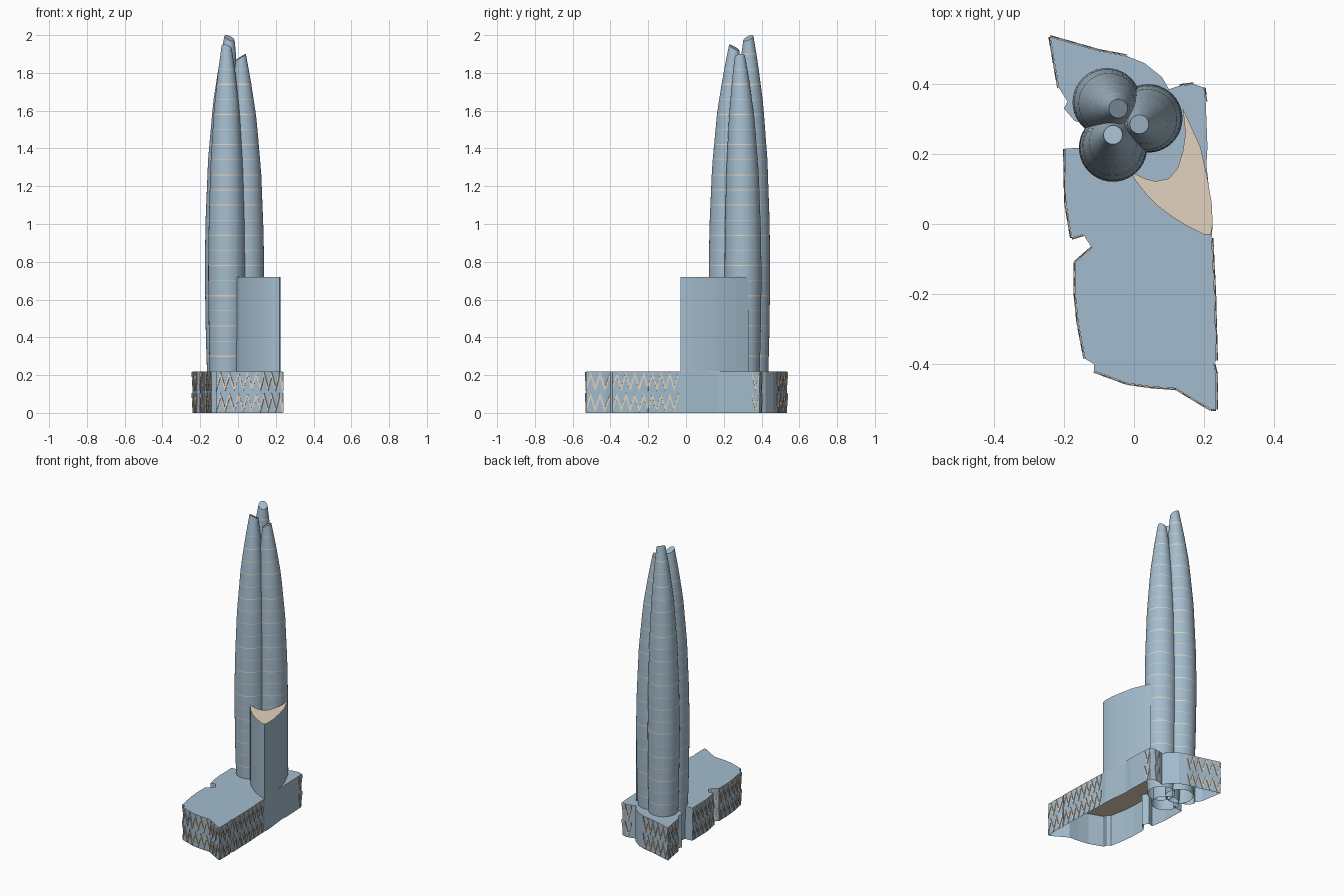
import bpy, bmesh, math
from mathutils import Vector

cube = bpy.data.objects.get("Cube")
if cube:
    bpy.data.objects.remove(cube, do_unlink=True)


def material(name, rgb):
    m = bpy.data.materials.new(name)
    m.use_nodes = True
    m.diffuse_color = (*rgb, 1)
    m.node_tree.nodes["Principled BSDF"].inputs["Base Color"].default_value = (*rgb, 1)
    return m


GLASS = material("blue grey glass", (.37, .50, .61))
STONE = material("pale beige stone", (.76, .65, .52))


def finish(bm, name, normals=True, smooth=None):
    if normals:
        bmesh.ops.recalc_face_normals(bm, faces=bm.faces)
    mesh = bpy.data.meshes.new(name)
    bm.to_mesh(mesh)
    bm.free()
    obj = bpy.data.objects.new(name, mesh)
    bpy.context.collection.objects.link(obj)
    mesh.materials.append(GLASS)
    mesh.materials.append(STONE)
    if smooth:
        bpy.ops.object.select_all(action='DESELECT')
        obj.select_set(True)
        bpy.context.view_layer.objects.active = obj
        bpy.ops.object.shade_smooth_by_angle(angle=math.radians(smooth))
    return obj


def loft(bm, rows, slots):
    """Bridge closed rows of points; slots gives the colour of each band."""
    rings = [[bm.verts.new(p) for p in row] for row in rows]
    for low, high, slot in zip(rings, rings[1:], slots):
        for i in range(len(low)):
            j = (i + 1) % len(low)
            bm.faces.new((low[i], low[j], high[j], high[i])).material_index = slot
    return rings


def level(points, z):
    return [(x, y, z) for x, y in points]


# Podium outline, clockwise from the back corner
outline = [
    (-.24, .535), (-.1, .495), (-.02, .48), (.03, .46), (.08, .42), (.1, .385),
    (.13, .395), (.17, .4), (.2, .39), (.205, .35), (.21, .22), (.207, .17),
    (.225, 0), (.222, -.04), (.23, -.2), (.235, -.39), (.228, -.4), (.235, -.43),
    (.235, -.53), (.22, -.53), (.12, -.47), (.05, -.465), (-.02, -.455),
    (-.115, -.42), (-.115, -.4), (-.14, -.385), (-.16, -.28), (-.168, -.2),
    (-.168, -.11), (-.12, -.068), (-.145, -.03), (-.178, -.04), (-.195, .06),
    (-.198, .215), (-.13, .22), (-.12, .28), (-.17, .295), (-.2, .33),
    (-.19, .35), (-.215, .39)]
ROOF = .22

# Podium: walls open below, roof blue above and beige below
bm = bmesh.new()
ccw = outline[::-1]
rings = loft(bm, [level(ccw, z) for z in (0, ROOF - .004, ROOF)], (0, 1))
bm.faces.new(rings[-1])
bm.faces.new([bm.verts.new(p) for p in level(outline, ROOF - .008)]).material_index = 1
finish(bm, "podium", normals=False)


# Lattice screens: two rows of zigzag bars along stretches of the outline
def walk(path, step):
    """Evenly spaced points along a path, with the outward direction at each."""
    points = [Vector(p) for p in path]
    result = []
    for a, b in zip(points, points[1:]):
        d = b - a
        out = Vector((-d.y, d.x)).normalized()
        n = max(1, round(d.length / step))
        result += [(a + d * k / n, out) for k in range(n)]
    result.append((points[-1], out))
    return result


bm = bmesh.new()
BAR, TALL = .026, .102
for start, end in ((0, 2), (6, 7), (8, 9), (13, 15), (16, 23), (25, 29), (30, 33), (39, 40)):
    stops = walk([outline[i % len(outline)] for i in range(start, end + 1)], .023)
    for base in (.003, .115):
        for k, ((a, out), (b, _)) in enumerate(zip(stops, stops[1:])):
            za, zb = (0, TALL - BAR) if k % 2 else (TALL - BAR, 0)
            a2, b2 = a + out * .003, b + out * .003
            corners = ((b2, zb), (a2, za), (a2, za + BAR), (b2, zb + BAR))
            f = bm.faces.new([bm.verts.new((p.x, p.y, base + z)) for p, z in corners])
            f.material_index = 1
screen = finish(bm, "lattice_screens", normals=False)
solid = screen.modifiers.new("thickness", 'SOLIDIFY')
solid.thickness = .004
solid.offset = 0

# Crescent block beside the towers, beige on top
crescent = [
    (0, .13), (.035, .085), (.07, .05), (.11, .02), (.15, -.005), (.2, -.03),
    (.22, -.03), (.225, 0), (.222, .06), (.21, .13), (.19, .22), (.14, .33),
    (.147, .26), (.14, .21), (.125, .16), (.1, .13), (.06, .122), (.03, .13), (-.01, .15)]
bm = bmesh.new()
rings = loft(bm, [level(crescent, z) for z in (ROOF - .007, .716, .72)], (0, 1))
bm.faces.new(rings[-1]).material_index = 1
finish(bm, "crescent_block", normals=False, smooth=30)

# Tower profile: fraction of height, radius
profile = [(0, .085), (.2, .094), (.38, .098), (.51, .095),
           (.67, .086), (.82, .068), (.92, .047), (1, .027)]
WIDE, NARROW, SIDES = .098, .027, 40


def radius_at(t):
    for (t0, r0), (t1, r1) in zip(profile, profile[1:]):
        if t <= t1:
            return r0 + (r1 - r0) * (t - t0) / (t1 - t0)
    return profile[-1][1]


def tower(name, foot, tip, height):
    foot, tip = Vector(foot), Vector(tip)
    out = (foot - Vector((-.025, .29))).normalized()

    def ring(z, slope=0):
        r = radius_at(z / height)
        centre = tip.lerp(foot, (r - NARROW) / (WIDE - NARROW))
        row = []
        for k in range(SIDES):
            a = math.tau * k / SIDES
            d = Vector((math.cos(a), math.sin(a))) * r
            row.append((centre.x + d.x, centre.y + d.y, z + slope * (d.dot(out) - r)))
        return row

    # Floor edges: a wide beige line, then a thin one, alternating
    rows, slots = [ring(0)], []
    z, wide = .14, True
    while z < height - .07:
        half = .003 if wide else .0015
        rows += [ring(z - half), ring(z + half)]
        slots += [0, 1]
        z, wide = z + .08, not wide
    rows.append(ring(height, .6))
    slots.append(0)
    bm = bmesh.new()
    rings = loft(bm, rows, slots)
    bm.faces.new(rings[-1])
    finish(bm, name, normals=False, smooth=30)


tower("back_tower", (-.078, .348), (-.045, .33), 2.0)
tower("left_tower", (.041, .302), (.015, .285), 1.9)
tower("front_tower", (-.06, .218), (-.06, .255), 1.95)
